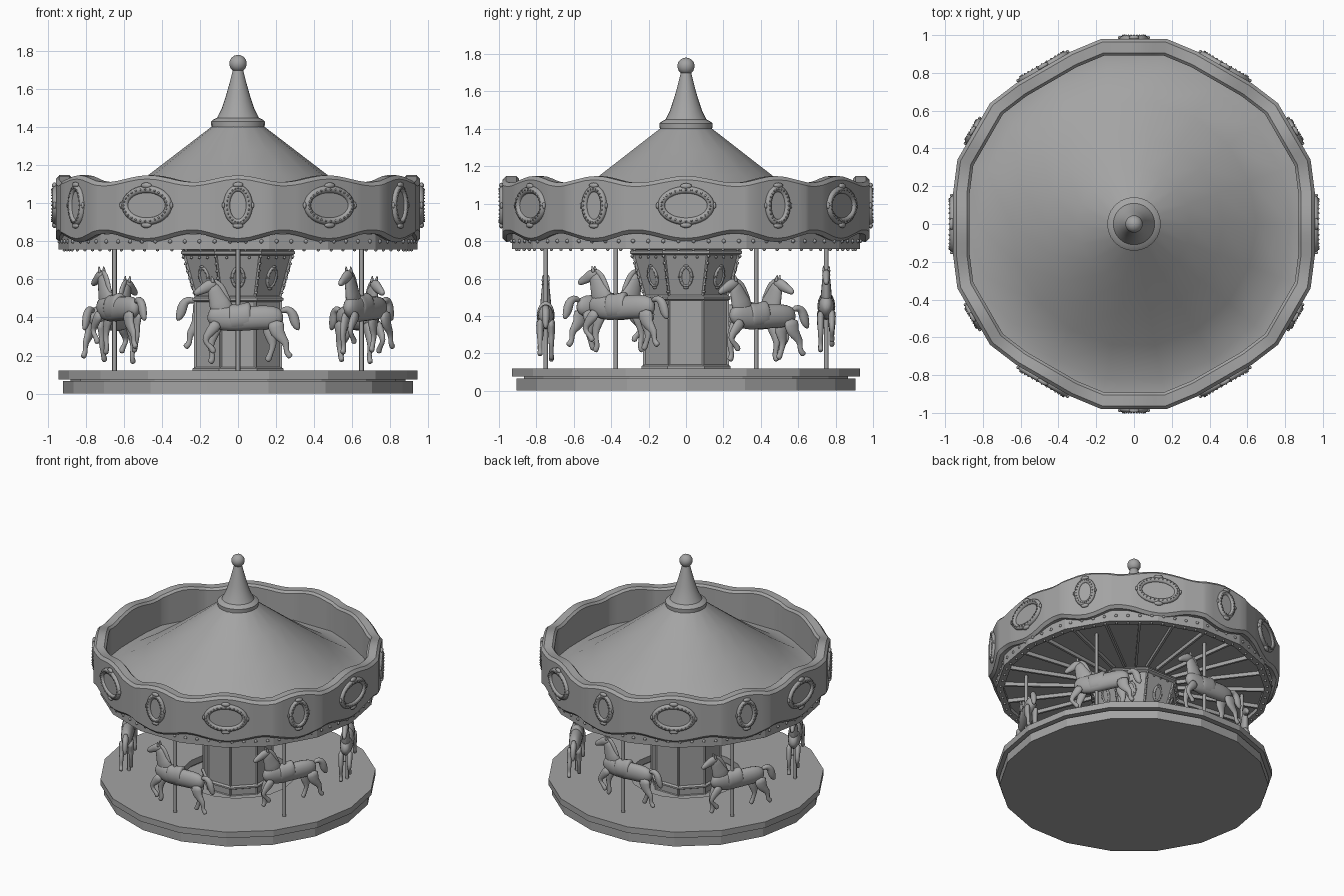
import bpy, bmesh
from math import sin, cos, pi, radians
from mathutils import Matrix, Vector

cube = bpy.data.objects.get("Cube")
if cube:
    bpy.data.objects.remove(cube)

grey = bpy.data.materials.new("plain_grey")
grey.use_nodes = True
COLOUR = (0.37, 0.37, 0.37, 1)
grey.diffuse_color = COLOUR
for node in grey.node_tree.nodes:
    if node.type == 'BSDF_PRINCIPLED':
        node.inputs["Base Color"].default_value = COLOUR


# ---------- helpers ----------
def place(name, mesh, matrix=Matrix()):
    ob = bpy.data.objects.new(name, mesh)
    ob.matrix_world = matrix
    bpy.context.collection.objects.link(ob)
    return ob


def finish(name, bm, smooth=None):
    """Turn a bmesh into an object, smooth below the given angle."""
    bmesh.ops.recalc_face_normals(bm, faces=bm.faces)
    mesh = bpy.data.meshes.new(name)
    bm.to_mesh(mesh)
    bm.free()
    mesh.materials.append(grey)
    ob = place(name, mesh)
    if smooth:
        bpy.ops.object.select_all(action='DESELECT')
        ob.select_set(True)
        bpy.context.view_layer.objects.active = ob
        bpy.ops.object.shade_smooth_by_angle(angle=radians(smooth))
    return ob


def bridge(bm, rings, closed=False):
    """Skin rings of points with quads, then cap or close the ends."""
    rings = [[bm.verts.new(p) for p in ring] for ring in rings]
    pairs = list(zip(rings, rings[1:]))
    if closed:
        pairs.append((rings[-1], rings[0]))
    n = len(rings[0])
    for a, b in pairs:
        for i in range(n):
            j = (i + 1) % n
            bm.faces.new((a[i], a[j], b[j], b[i]))
    if not closed:
        bm.faces.new(rings[0])
        bm.faces.new(rings[-1])


def polar(r, degrees, z):
    return Vector((r * cos(radians(degrees)), r * sin(radians(degrees)), z))


def lathe(name, profile, sides=18, phase=0, closed=False, smooth=None):
    bm = bmesh.new()
    bridge(bm, [[polar(r, phase + 360 * i / sides, z) for i in range(sides)]
                for r, z in profile], closed)
    return finish(name, bm, smooth)


def ball(bm, centre, r, scale=(1, 1, 1), detail=1):
    m = Matrix.Translation(centre) @ Matrix.Diagonal((*scale, 1))
    bmesh.ops.create_icosphere(bm, subdivisions=detail, radius=r, matrix=m)


# ---------- platform ----------
lathe("base_disc", [(.92, 0), (.92, .065)])
lathe("base_core", [(.88, .06), (.88, .08), (.4, .08), (.4, .06)], closed=True)
lathe("floor_ring", [(.945, .075), (.945, .12), (.39, .12), (.39, .075)], closed=True)

# ---------- centre column ----------
column = lathe("column", [(.25, .06), (.25, .5)], 8, 22.5)
flare = lathe("column_flare", [(.245, .5), (.322, .76)], 8, 22.5)
for ob in (column, flare):
    bm = bmesh.new()
    bm.from_mesh(ob.data)
    sides = [f for f in bm.faces if len(f.verts) == 4]
    bmesh.ops.inset_individual(bm, faces=sides, thickness=.015, depth=-.008)
    bm.to_mesh(ob.data)
    bm.free()
for name, z, r in (("column_foot", .12, .258), ("column_band", .49, .258), ("column_cornice", .735, .325)):
    lathe(name, [(r - .02, z - .01), (r, z), (r, z + .012), (r - .02, z + .022)], 8, 22.5)

# ---------- roof, ceiling and finial ----------
lathe("roof", [(.91, .8), (.91, .9), (.83, .905), (.65, 1.02), (.47, 1.15), (.3, 1.28), (.13, 1.41)],
      smooth=35)
lathe("ceiling", [(.92, .785), (.92, .81)])
lathe("light_ring", [(.945, .758), (.945, .84), (.895, .84), (.895, .758)], closed=True)
lathe("finial", [(.14, 1.4), (.142, 1.43), (.13, 1.44), (.11, 1.45), (.085, 1.5), (.065, 1.56),
                 (.045, 1.63), (.025, 1.71)], 24, smooth=35)
bm = bmesh.new()
ball(bm, (0, 0, 1.735), .046, detail=3)
finish("finial_ball", bm, 60)

bm = bmesh.new()
for i in range(24):
    m = Matrix.Rotation(radians(15 * i + 7.5), 4, 'Z') @ Matrix.Translation((.6, 0, .772))
    bmesh.ops.create_cube(bm, size=1, matrix=m @ Matrix.Diagonal((.62, .016, .028, 1)))
finish("ceiling_ribs", bm)

# ---------- wavy crown rim ----------
corners = []
for k in range(6):
    for offset, r in ((-10, .972), (10, .972), (20, .995), (40, .995)):
        corners.append(polar(r, 60 * k + offset, 0))
outline = []
for i, a in enumerate(corners):
    b = corners[(i + 1) % len(corners)]
    outline += [a.lerp(b, s / 6) for s in range(6)]


def wave(p):
    """One at each panel centre, minus one where panels meet."""
    d = abs((p.to_2d().angle_signed(Vector((1, 0))) * 180 / pi) % 60 - 30)
    return cos(pi * d / 14) if d < 14 else -cos(pi * (d - 14) / 16)


bm = bmesh.new()
rings = []
for inset, at_top, dz in ((.09, 0, .01), (.02, 0, 0), (0, 0, .02), (0, 1, -.02),
                          (.018, 1, 0), (.075, 1, 0), (.09, 1, -.015)):
    ring = []
    for p in outline:
        z = 1.13 + .018 * wave(p) if at_top else .818 - .023 * wave(p)
        q = p * (1 - inset)
        ring.append((q.x, q.y, z + dz))
    rings.append(ring)
bridge(bm, rings, closed=True)
finish("crown_rim", bm, 25)


# ---------- oval medallions ----------
def medallion(name, a, b, t, beads):
    """Oval frame facing -y, with a flat mirror and a beaded, crested edge."""
    bm = bmesh.new()
    angles = [2 * pi * i / 32 for i in range(32)]
    bridge(bm, [[((a - t + t * cos(s)) * cos(u), -t * sin(s), (b - t + t * cos(s)) * sin(u))
                 for u in angles] for s in [pi * k / 4 for k in range(8)]], closed=True)
    bm.faces.new([bm.verts.new(((a - t) * cos(u), -.004, (b - t) * sin(u))) for u in angles])
    for i in range(beads):
        u = 2 * pi * i / beads
        ball(bm, ((a - t) * cos(u), -t, (b - t) * sin(u)), t * .3)
    for side in (-1, 1):
        ball(bm, (0, -t * .4, side * b), t, (1.6, .7, .8), 2)
        ball(bm, (side * a, -t * .4, 0), t * .7, (.6, .7, 1.3), 2)
    ob = finish(name, bm, 60)
    mesh = ob.data
    bpy.data.objects.remove(ob)
    return mesh


def hang(name, mesh, degrees, r, z, tilt=0):
    place(name, mesh, Matrix.Translation(polar(r, degrees, z))
          @ Matrix.Rotation(radians(degrees + 90), 4, 'Z') @ Matrix.Rotation(tilt, 4, 'X'))


wide = medallion("wide_medallion", .152, .104, .02, 28)
narrow = medallion("narrow_medallion", .077, .108, .018, 24)
small = medallion("column_medallion", .038, .06, .009, 12)
for k in range(6):
    hang("wide_medallion", wide, 60 * k, .957, .99)
    hang("narrow_medallion", narrow, 60 * k + 30, .98, .99)
for k in range(8):
    hang("column_medallion", small, 45 * k, .25, .61, .27)

# ---------- light bulbs ----------
bm = bmesh.new()
for i in range(18):
    a, b = polar(1, 20 * i, 0), polar(1, 20 * i + 20, 0)
    for s in range(4):
        p = a.lerp(b, (s + .5) / 4)
        ball(bm, p * .945 + Vector((0, 0, .8)), .012)
        ball(bm, p * .92 + Vector((0, 0, .756)), .01)
for i in range(8):
    a = 45 * i + 22.5
    for s in range(6):
        h = s / 5
        ball(bm, polar(.25 + .062 * h, a, .53 + .19 * h), .009)
    for s in range(1, 4):
        ball(bm, polar(.31, a, .715).lerp(polar(.31, a + 45, .715), s / 4), .008)
finish("light_bulbs", bm, 60)

# ---------- horse ----------
horse = bmesh.new()


def limb(points, y=0):
    """Oval tube through (x, z, radius, half width), in hundredths."""
    rings = []
    for i, (x, z, r, w) in enumerate(points):
        a, b = points[max(i - 1, 0)], points[min(i + 1, len(points) - 1)]
        t = Vector((b[0] - a[0], b[1] - a[1])).normalized()
        rings.append([Vector((x - t.y * r * cos(u), y + w * sin(u), z + t.x * r * cos(u))) / 100
                      for u in [pi * k / 4 for k in range(8)]])
    bridge(horse, rings)


# body, saddle, neck, head, mane and tail
limb([(-24, 41, 3, 2), (-20, 40, 7, 4.5), (-10, 40, 7, 5), (0, 39, 7, 4.8), (8, 40, 8, 4.8),
      (13, 41, 6, 4), (16, 42, 3, 2)])
limb([(-7, 41, 8, 4.6), (-6, 41, 8, 5.2), (-1, 40, 7.4, 5.4), (4, 40, 7.6, 5.2), (5, 40, 7.6, 4.6)])
limb([(7, 41, 8, 4), (10, 48, 6, 3), (12, 54, 4.4, 2.5), (14, 58, 3, 2)])
limb([(11, 58, 2, 2), (15, 57, 3.8, 2.6), (18, 55, 2.8, 2), (22, 53, 2, 1.6), (23, 52, 1, 1)])
limb([(13, 60, 1, 1), (9, 57, 2, 1.2), (7, 52, 2, 1.4), (4, 47, 1.5, 1)])
limb([(-22, 43, 1.6, 1.6), (-26, 45, 2.2, 2), (-29, 42, 3, 2.4), (-30, 37, 3, 2.2), (-32, 33, 1, 1)])
for side in (-1.4, 1.4):
    limb([(13, 58, 1.2, 1), (13.5, 60, 1, .8), (14, 62, .3, .3)], side)
# forelegs and hind legs
limb([(10, 38, 4, 2.4), (13, 31, 3, 2), (15, 25, 1.8, 1.5), (13, 20, 1.4, 1.2), (14, 17, 2, 1.6), (15, 16, 1.4, 1.4)], -3)
limb([(10, 38, 4, 2.4), (15, 32, 2.8, 2), (18, 28, 1.8, 1.5), (15, 25, 1.4, 1.2), (13, 23, 2, 1.6), (13, 21, 1.4, 1.4)], 3)
limb([(-19, 39, 6, 2.6), (-16, 31, 4, 2.2), (-19, 26, 2, 1.5), (-17, 21, 1.4, 1.2), (-16, 18, 2, 1.6), (-15, 17, 1.4, 1.4)], -3)
limb([(-20, 39, 6, 2.6), (-20, 31, 4, 2.2), (-26, 27, 2, 1.5), (-25, 22, 1.4, 1.2), (-27, 20, 2, 1.6), (-28, 19, 1.4, 1.4)], 3)
template = finish("horse", horse, 180)
horse_mesh = template.data
bpy.data.objects.remove(template)

# ---------- horses on poles ----------
for k in range(6):
    angle = 60 * k + 30
    lift = .05 * (k % 2)
    spot = polar(.75, angle, 0)
    ob = place("horse", horse_mesh, Matrix.Translation(spot + Vector((0, 0, lift)))
               @ Matrix.Rotation(radians(angle - 90), 4, 'Z'))
    ob.modifiers.new("round", 'SUBSURF').levels = 1
    ob.modifiers["round"].render_levels = 1
    pole = lathe("pole", [(.012, .07), (.012, .79)], 10, smooth=40)
    pole.location = spot
